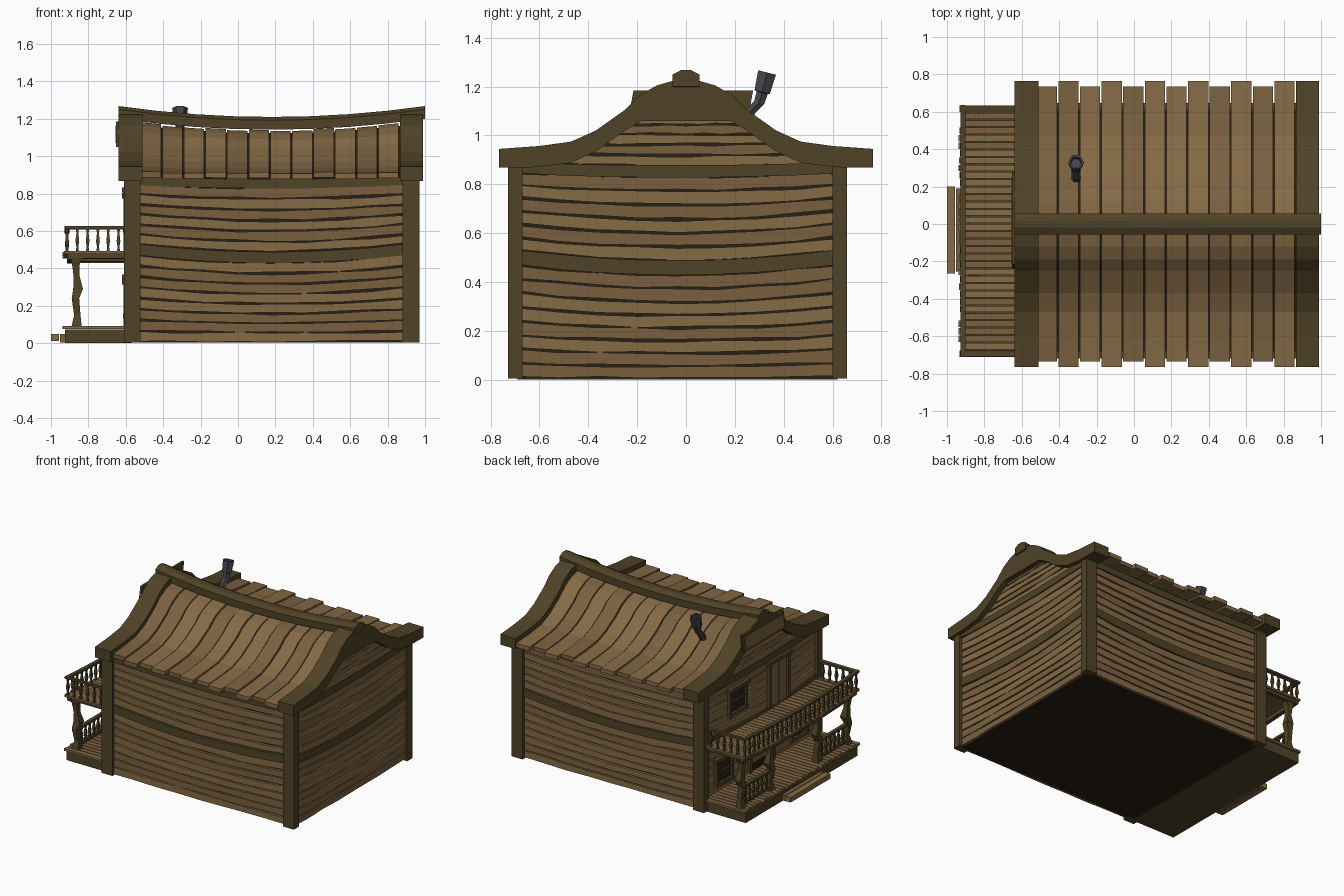
import bpy, bmesh, math, random
from mathutils import Vector

if "Cube" in bpy.data.objects:
    bpy.data.objects.remove(bpy.data.objects["Cube"])
random.seed(4)

def mat(name, r, g, b):
    m = bpy.data.materials.new(name)
    m.diffuse_color = (r, g, b, 1)
    m.use_nodes = True
    m.node_tree.nodes["Principled BSDF"].inputs["Base Color"].default_value = m.diffuse_color
    return m

WOOD_A = mat("wood_light", .235, .145, .06)
WOOD_B = mat("wood_mid", .195, .118, .05)
TRIM = mat("trim_wood", .08, .056, .02)
DARK = mat("dark_gap", .02, .015, .008)
GREY = mat("iron", .06, .06, .07)
WOODS = [WOOD_A, WOOD_B]

def loft(bm, rings, mi=0):
    """Skin closed rings of equal length and cap both ends."""
    vs = [[bm.verts.new(p) for p in r] for r in rings]
    n = len(vs[0])
    faces = [bm.faces.new((a[i], a[(i + 1) % n], b[(i + 1) % n], b[i]))
             for a, b in zip(vs, vs[1:]) for i in range(n)]
    faces += [bm.faces.new(vs[0][::-1]), bm.faces.new(vs[-1])]
    for f in faces:
        f.material_index = mi

def box(bm, x0, x1, y0, y1, z0, z1, mi=0):
    loft(bm, [[(x0, y0, z), (x1, y0, z), (x1, y1, z), (x0, y1, z)] for z in (z0, z1)], mi)

def finish(name, bm, mats):
    bmesh.ops.recalc_face_normals(bm, faces=bm.faces)
    me = bpy.data.meshes.new(name)
    bm.to_mesh(me)
    bm.free()
    for m in mats:
        me.materials.append(m)
    ob = bpy.data.objects.new(name, me)
    bpy.context.collection.objects.link(ob)

def jit(a):
    return random.uniform(-a, a)

# Half roof profile: y, top z, underside y, underside z
HALF = [(.765, .945, .765, .868), (.60, .957, .62, .87), (.47, .975, .47, .888), (.37, 1.02, .36, .94),
        (.25, 1.105, .25, 1.02), (.19, 1.165, .18, 1.06), (.12, 1.205, .1, 1.06), (.05, 1.225, .05, 1.06)]
PROFILE = [(-a, b, -c, d) for a, b, c, d in HALF] + HALF[::-1]

def roof_sag(x):
    return .058 * (1 - ((x - .18) / .82) ** 2)

# Dark inner core
bm = bmesh.new()
prof = [(-.69, 0.005), (-.69, .87)] + [(c, d) for _, _, c, d in PROFILE[2:-2]] + [(.62, .87), (.62, 0.005)]
loft(bm, [[(x, y, z) for y, z in prof] for x in (-.57, .93)])
finish("house_core", bm, [DARK])

# Wall planks and beams, sagging in the middle
WALLS = {
    "front": (lambda a, z, d: (a, -.69 - d, z), -.53, .89),
    "back": (lambda a, z, d: (a, .62 + d, z), -.53, .89),
    "right": (lambda a, z, d: (.93 + d, a, z), -.68, .61),
    "left": (lambda a, z, d: (-.57 - d, a, z), -.68, .61),
}

def course(bm, f, a0, a1, z0, z1, d, mi=0, wob=.004, n=8):
    rings = []
    for i in range(n + 1):
        t = i / n
        s = 1 - (2 * t - 1) ** 2
        lo, hi = [z - .042 * s * math.sin(math.pi * min(z / .98, 1)) + jit(wob) for z in (z0, z1)]
        a = a0 + (a1 - a0) * t
        rings.append([f(a, lo, -.01), f(a, lo, d), f(a, hi, d), f(a, hi, -.01)])
    loft(bm, rings, mi)

for name, (f, a0, a1) in WALLS.items():
    bm = bmesh.new()
    rows = [(.008 + i * .058, .008 + (i + 1) * .058) for i in range(8)]
    rows += [(.53 + i * .0533, .53 + (i + 1) * .0533) for i in range(6)]
    for z0, z1 in rows:
        course(bm, f, a0, a1, z0 + .004, z1 - .004, .02, random.randint(0, 1))
    if name in ("left", "right"):  # gable planks
        for i in range(5):
            z = .885 + i * .04
            w = .5 - (z + .02 - .88) / .18 * .3 + .04
            course(bm, f, -w, w, z + .003, z + .037, .02, i % 2)
    finish(name + "_wall_planks", bm, WOODS)
    bm = bmesh.new()
    course(bm, f, a0, a1, .47, .53, .028, wob=.001)
    course(bm, f, a0, a1, .845, .89, .028, wob=.001)
    finish(name + "_wall_beams", bm, [TRIM])

# Corner posts
bm = bmesh.new()
for x0, x1 in ((-.61, -.52), (.88, .97)):
    for y0, y1 in ((-.73, -.67), (.6, .66)):
        box(bm, x0, x1, y0, y1, .005, .875)
finish("corner_posts", bm, [TRIM])

# Gable trims at both roof ends
bm = bmesh.new()
for x0, x1 in ((-.64, -.51), (.865, .99)):
    loft(bm, [[(x0, a, b), (x1, a, b), (x1, c, d), (x0, c, d)] for a, b, c, d in PROFILE])
finish("gable_trim", bm, [TRIM])

# Curved roof planks, uneven at the eaves
bm = bmesh.new()
for i in range(12):
    x0, x1 = -.52 + i * .1155, -.52 + (i + 1) * .1155 - .007
    end = .765 if i % 2 else .735
    lift = jit(.005)
    rings = []
    for a, b, c, d in PROFILE:
        y = math.copysign(min(abs(a), end), a)
        k = (b - .93) / .3
        z0, z1 = [b - .03 + lift - roof_sag(x) * max(k, 0) for x in (x0, x1)]
        rings.append([(x0, y, z0), (x1, y, z1), (x1, y, z1 - .03), (x0, y, z0 - .03)])
    loft(bm, rings, random.randint(0, 1))
finish("roof_planks", bm, WOODS)
bm = bmesh.new()
loft(bm, [[(x, a, b - .045 - roof_sag(x) * max((b - .93) / .3, 0)) for a, b, _, _ in PROFILE[1:-1]] +
          [(x, a, b - .054 - roof_sag(x) * max((b - .93) / .3, 0)) for a, b, _, _ in PROFILE[-2:0:-1]]
          for x in [-.52 + .1155 * i for i in range(13)]])
finish("roof_underlay", bm, [DARK])

# Sagging ridge beam
bm = bmesh.new()
rings = []
for i in range(9):
    x = -.64 + 1.64 * i / 8
    s = roof_sag(x)
    rings.append([(x, y, z - s) for y, z in
                  ((-.055, 1.2), (-.055, 1.25), (-.02, 1.268), (.02, 1.268), (.055, 1.25), (.055, 1.2))])
loft(bm, rings)
finish("ridge_beam", bm, [TRIM])

# Blank sign board on the left gable
bm = bmesh.new()
loft(bm, [[(x, -.24, 1.05), (x, .25, 1.05), (x, .275, 1.185), (x, -.215, 1.185)] for x in (-.652, -.635)])
finish("sign_board", bm, [TRIM])
bm = bmesh.new()
loft(bm, [[(x, -.215, 1.07), (x, .23, 1.07), (x, .25, 1.165), (x, -.195, 1.165)] for x in (-.656, -.64)])
finish("sign_panel", bm, [WOOD_B])

# Bent stove pipe with a hollow hexagonal top
bm = bmesh.new()
pipe = [(.24, 1.06, .024), (.265, 1.1, .024), (.30, 1.135, .024), (.312, 1.175, .026), (.312, 1.178, .036),
        (.332, 1.258, .042), (.332, 1.258, .03), (.322, 1.21, .028)]
loft(bm, [[(-.31 + r * math.cos(k * math.pi / 3), y + r * math.sin(k * math.pi / 3),
            z - .25 * r * math.sin(k * math.pi / 3)) for k in range(6)] for y, z, r in pipe])
finish("stove_pipe", bm, [GREY])

# Porch base and steps
bm = bmesh.new()
box(bm, -.925, -.57, -.69, .62, 0, .074)
finish("porch_base", bm, [TRIM])
bm = bmesh.new()
box(bm, -1, -.958, -.265, .2, .012, .05)
box(bm, -.953, -.9, -.255, .19, .005, .05, 1)
finish("porch_step", bm, WOODS)

def deck_sag(y):
    return .025 * (1 - ((y + .035) / .68) ** 2)

# Porch and balcony decks
for name, z, k in (("porch_deck", .075, 0), ("balcony_deck", .478, 1)):
    bm = bmesh.new()
    for i in range(34):
        y = -.71 + i * .0397
        zz = z - k * deck_sag(y + .02)
        box(bm, -.932 + jit(.008), -.58, y, y + .034, zz, zz + .016, random.randint(0, 1))
    finish(name, bm, WOODS)

def rail(bm, x0, x1, y0, y1, z0, z1, k=1):
    """Bar between two points along x or y, following the balcony sag."""
    n = 8 if y1 - y0 > .5 else 1
    loft(bm, [[(x, y, z - k * deck_sag(y)) for x, z in ((x0, z0), (x1, z0), (x1, z1), (x0, z1))]
              for y in [y0 + (y1 - y0) * i / n for i in range(n + 1)]])

def baluster(bm, x, y, z0, z1):
    loft(bm, [[(x + r * sx, y + r * sy, z0 + (z1 - z0) * t) for sx, sy in ((-1, -1), (1, -1), (1, 1), (-1, 1))]
              for t, r in ((0, .009), (.2, .005), (.45, .010), (.8, .005), (1, .009))])

# Balcony joists and railing
bm = bmesh.new()
rail(bm, -.915, -.885, -.7, .63, .45, .478)
for i in range(5):
    y = -.68 + i * .3225
    rail(bm, -.90, -.58, y - .012, y + .012, .455, .478)
finish("balcony_joists", bm, [TRIM])
bm = bmesh.new()
rail(bm, -.928, -.9, -.71, .635, .612, .628)
for i in range(25):
    y = -.69 + i * 1.305 / 24
    baluster(bm, -.914, y, .49 - deck_sag(y), .614 - deck_sag(y))
for y in (-.695, .62):
    rail(bm, -.925, -.6, y - .013, y + .013, .612, .628)
    for i in range(1, 6):
        baluster(bm, -.914 + i * .055, y, .49, .614)
finish("balcony_railing", bm, [TRIM])

# Wavy porch posts and the low railings between the outer pairs
POSTS = (-.655, -.31, .245, .585)
bm = bmesh.new()
for y in POSTS:
    shape = [(.09, 0, .027), (.15, .004, .017), (.24, -.006, .02), (.29, .008, .026), (.36, 0, .016),
             (.42, -.004, .02), (.455, 0, .032)]
    loft(bm, [[(-.863 + o + r * sx, y + o + r * sy, z) for sx, sy in ((-1, -1), (1, -1), (1, 1), (-1, 1))]
              for z, o, r in shape])
finish("porch_posts", bm, [TRIM])
bm = bmesh.new()
for y0, y1 in ((POSTS[0], POSTS[1]), (POSTS[2], POSTS[3])):
    rail(bm, -.877, -.85, y0, y1, .225, .242, 0)
    rail(bm, -.875, -.852, y0, y1, .105, .118, 0)
    for i in range(1, 7):
        baluster(bm, -.863, y0 + (y1 - y0) * i / 7, .115, .227)
finish("porch_railing", bm, [TRIM])

# Windows and doors on the porch side: 0 trim, 1 wood, 2 dark
def opening(name, y, w, z0, z1, kind):
    bm = bmesh.new()
    t, h = .022, w / 2
    box(bm, -.596, -.57, y - h, y + h, z0, z1, 2)
    for s in (-1, 1):
        box(bm, -.612, -.57, y + s * h - t / 2, y + s * h + t / 2, z0, z1)
    box(bm, -.62, -.57, y - h - .025, y + h + .025, z1 - .005, z1 + .022)
    if kind == "window":
        box(bm, -.615, -.57, y - h - .012, y + h + .012, z0 - .018, z0 + .008)
        box(bm, -.604, -.58, y - .007, y + .007, z0, z1)
        box(bm, -.604, -.58, y - h, y + h, (z0 + z1) / 2 - .007, (z0 + z1) / 2 + .007)
    else:
        lo, hi = (z0 + .005, z1 - .008) if kind == "door" else (z0 + .06, z1 - .07)
        for s in (-1, 1):
            c = y + s * (h - .012) / 2
            box(bm, -.602, -.575, c - h / 2 + .012, c + h / 2 - .01, lo, hi, 1)
    finish(name, bm, [TRIM, WOOD_B, DARK])

opening("upper_window", .25, .19, .61, .78, "window")
opening("upper_door", -.23, .22, .49, .81, "door")
opening("lower_window_a", .41, .18, .15, .32, "window")
opening("lower_window_b", -.47, .18, .15, .32, "window")
opening("saloon_doors", -.03, .27, .09, .345, "saloon")
